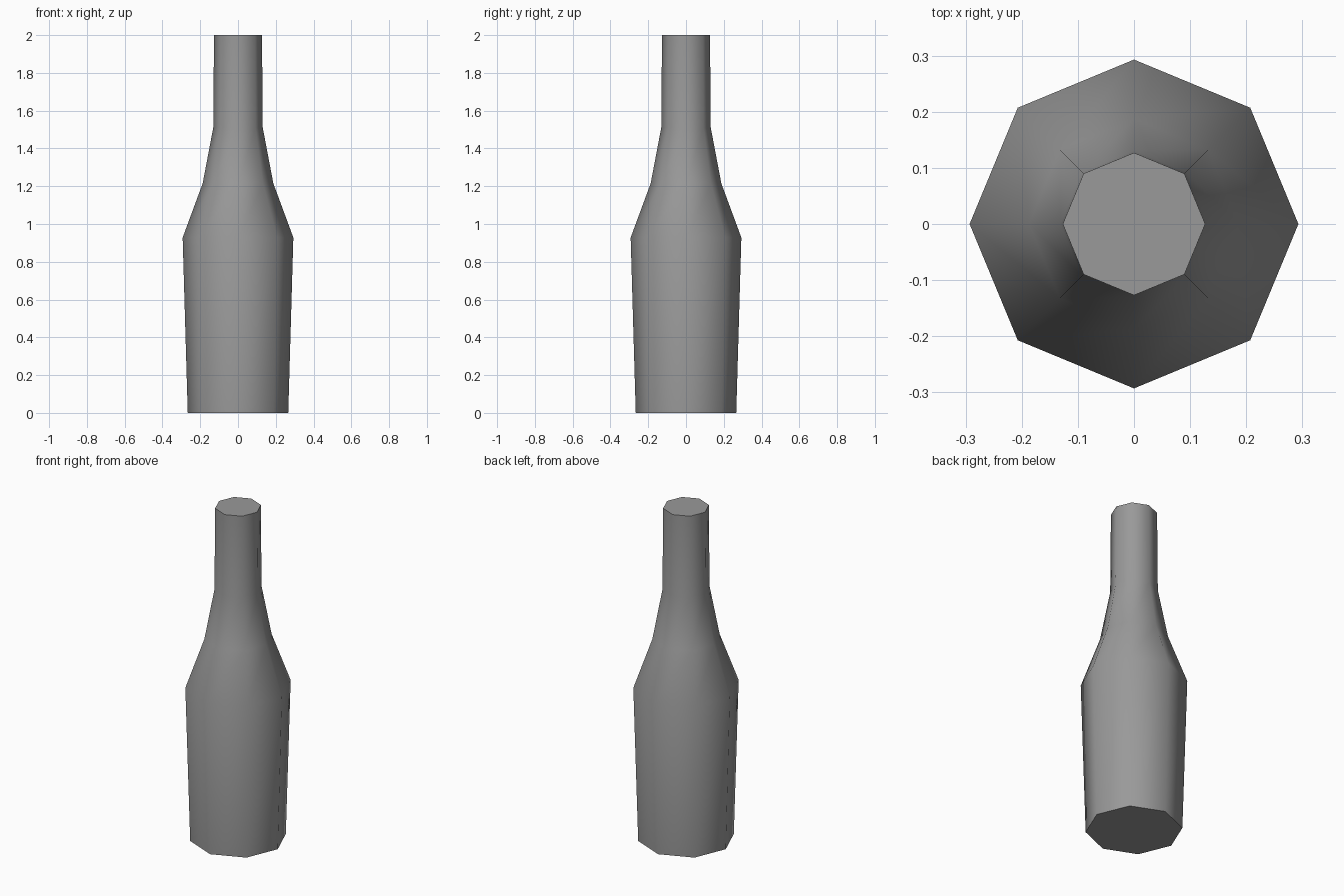
import bpy, bmesh
from math import cos, sin, tau, radians

if "Cube" in bpy.data.objects:
    bpy.data.objects.remove(bpy.data.objects["Cube"])

SIDES = 8
# Bottle profile: (radius, height) from base to mouth
PROFILE = [(0.266, 0.0), (0.293, 0.928), (0.187, 1.215), (0.131, 1.51), (0.127, 2.0)]

bm = bmesh.new()
rings = [[bm.verts.new((r * cos(tau * i / SIDES), r * sin(tau * i / SIDES), z))
          for i in range(SIDES)] for r, z in PROFILE]

# Side walls
for low, high in zip(rings, rings[1:]):
    for i in range(SIDES):
        j = (i + 1) % SIDES
        bm.faces.new((low[i], low[j], high[j], high[i]))

# Flat base and mouth caps
bm.faces.new(rings[0][::-1])
bm.faces.new(rings[-1])

mesh = bpy.data.meshes.new("bottle")
bm.to_mesh(mesh)
bm.free()
bottle = bpy.data.objects.new("bottle", mesh)
bpy.context.collection.objects.link(bottle)

# Dark grey body
dark_grey = bpy.data.materials.new("dark_grey")
dark_grey.diffuse_color = (0.32, 0.32, 0.32, 1)
dark_grey.use_nodes = True
dark_grey.node_tree.nodes["Principled BSDF"].inputs["Base Color"].default_value = dark_grey.diffuse_color
mesh.materials.append(dark_grey)

# Smooth walls, sharp cap rims
bpy.context.view_layer.objects.active = bottle
bottle.select_set(True)
bpy.ops.object.shade_smooth_by_angle(angle=radians(60))
